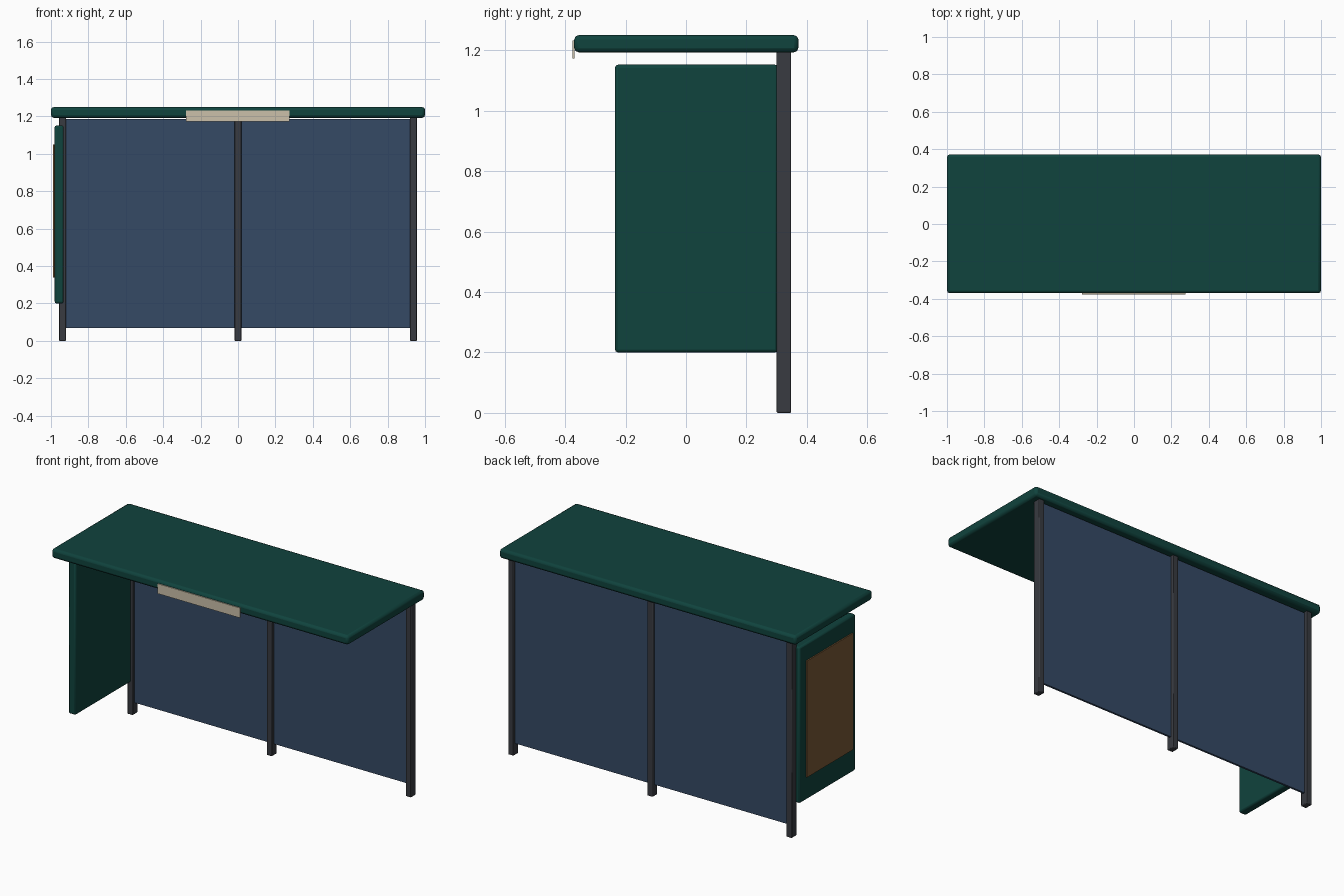
import bpy

if "Cube" in bpy.data.objects:
    bpy.data.objects.remove(bpy.data.objects["Cube"])


def material(name, rgb):
    m = bpy.data.materials.new(name)
    m.diffuse_color = (*rgb, 1)
    m.use_nodes = True
    m.node_tree.nodes["Principled BSDF"].inputs["Base Color"].default_value = m.diffuse_color
    return m


GREEN = material("dark_green", (0.005, 0.056, 0.047))
GREY = material("charcoal_metal", (0.040, 0.043, 0.052))
BLUE = material("blue_glass", (0.035, 0.068, 0.130))
CREAM = material("cream", (0.60, 0.53, 0.40))
BROWN = material("brown_poster", (0.19, 0.10, 0.037))


def box(name, x, y, z, mat, bevel=0.0, segments=2):
    """Box spanning the given (min, max) ranges, with optional rounded edges."""
    spans = (x, y, z)
    bpy.ops.mesh.primitive_cube_add(size=1, location=[(a + b) / 2 for a, b in spans])
    ob = bpy.context.object
    ob.name = name
    ob.scale = [b - a for a, b in spans]
    bpy.ops.object.transform_apply(location=False, rotation=False, scale=True)
    ob.data.materials.append(mat)
    if bevel:
        mod = ob.modifiers.new("rounded_edges", 'BEVEL')
        mod.width = bevel
        mod.segments = segments
        bpy.ops.object.shade_smooth_by_angle()
    return ob


# Roof slab
box("roof", (-1, 1), (-0.37, 0.372), (1.193, 1.25), GREEN, 0.015)

# Back posts
for label, x in (("left", -0.938), ("middle", 0), ("right", 0.938)):
    box(f"{label}_post", (x - 0.018, x + 0.018), (0.30, 0.348), (0, 1.195), GREY, 0.004)

# Glass panes between the posts
for label, x in (("left", (-0.92, -0.016)), ("right", (0.016, 0.92))):
    box(f"{label}_glass", x, (0.319, 0.331), (0.07, 1.187), BLUE)

# Side wall with poster on its outer face
box("side_panel", (-0.98, -0.932), (-0.235, 0.305), (0.20, 1.152), GREEN, 0.01)
box("poster", (-0.988, -0.979), (-0.20, 0.245), (0.34, 1.05), BROWN)

# Blank sign plate on the roof's front edge
box("sign_plate", (-0.278, 0.276), (-0.376, -0.369), (1.172, 1.232), CREAM)
